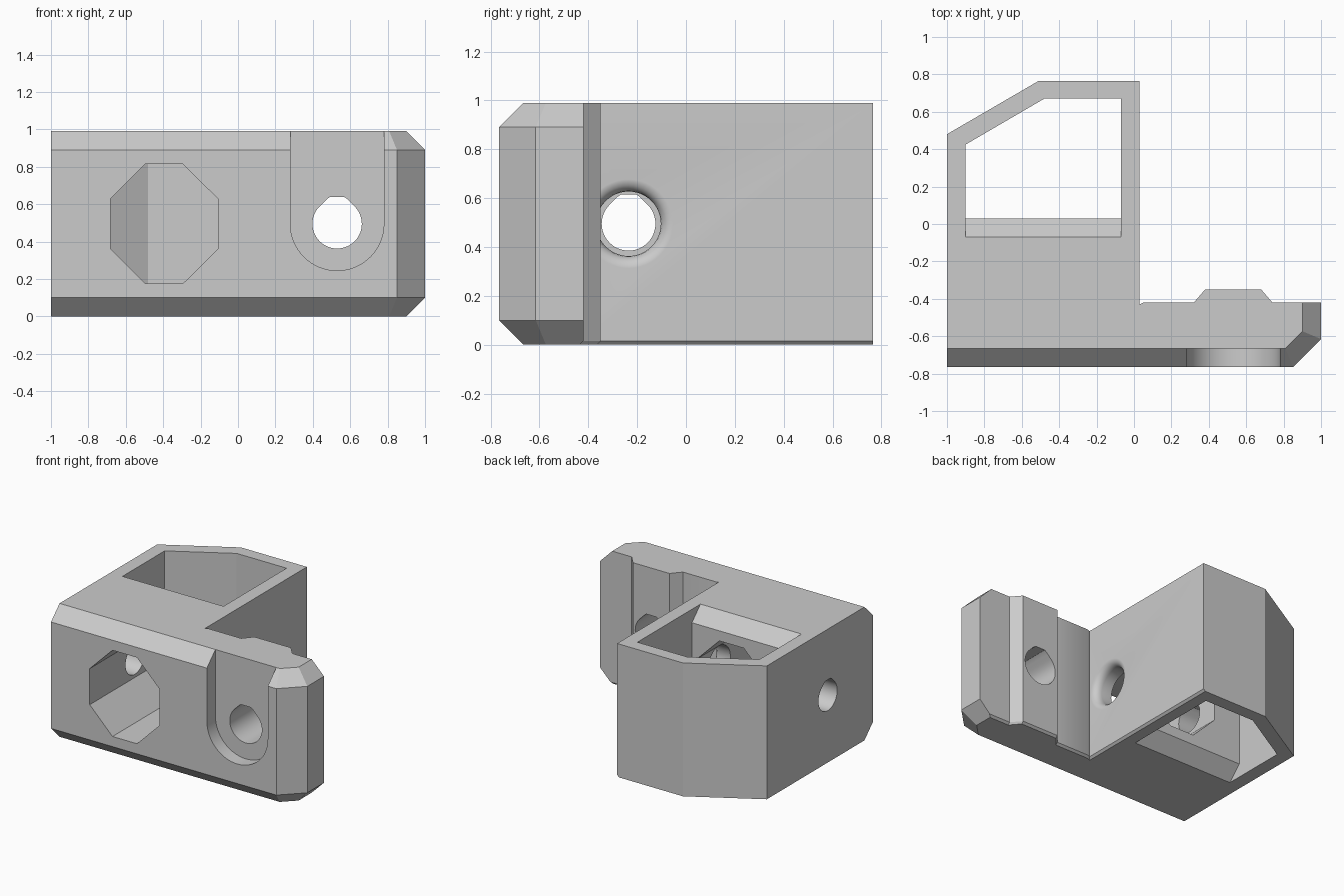
import bpy, bmesh
from math import sin, cos, pi, radians
from mathutils import Vector

cube = bpy.data.objects.get("Cube")
if cube:
    bpy.data.objects.remove(cube, do_unlink=True)

HEIGHT = 0.99
MID = HEIGHT / 2

grey = bpy.data.materials.new("light grey plastic")
grey.use_nodes = True
grey.diffuse_color = (0.6, 0.6, 0.6, 1)
grey.node_tree.nodes["Principled BSDF"].inputs["Base Color"].default_value = (0.6, 0.6, 0.6, 1)


def loft(name, rings):
    """Closed solid skinned through rings of equal point count."""
    bm = bmesh.new()
    loops = [[bm.verts.new(p) for p in ring] for ring in rings]
    for a, b in zip(loops, loops[1:]):
        for i in range(len(a)):
            j = (i + 1) % len(a)
            bm.faces.new((a[i], a[j], b[j], b[i]))
    bm.faces.new(loops[0][::-1])
    bm.faces.new(loops[-1])
    bmesh.ops.recalc_face_normals(bm, faces=bm.faces)
    mesh = bpy.data.meshes.new(name)
    bm.to_mesh(mesh)
    bm.free()
    obj = bpy.data.objects.new(name, mesh)
    mesh.materials.append(grey)
    bpy.context.collection.objects.link(obj)
    return obj


def along_y(profile, y0, y1):
    return [[(x, y, z) for x, z in profile] for y in (y0, y1)]


def teardrop(radius, n=48):
    """Circle with a short truncated peak, for a sideways hole."""
    points = []
    for i in range(n):
        a = 2 * pi * i / n
        r = radius
        if pi / 4 < a < 3 * pi / 4:
            r = radius / cos(min(a, pi - a) - pi / 4)
        points.append((r * cos(a), min(r * sin(a), radius * 1.08)))
    return points


# Main body: box section with a side plate and a raised rib on its back
outline = [(-1, -0.765), (1, -0.765), (1, -0.42), (0.74, -0.42), (0.68, -0.35),
           (0.38, -0.35), (0.32, -0.42), (0.05, -0.42), (0.03, -0.43),
           (0.03, 0.765), (-0.51, 0.765), (-1, 0.48)]
EASE = 0.015


def eased(x, y):
    if x == 0.03:
        x -= EASE
    if x > 0 and -0.5 < y < 0:
        y -= EASE
    return x, y


body = loft("bracket_body", [[(*eased(x, y), 0) for x, y in outline],
                             [(x, y, EASE) for x, y in outline],
                             [(x, y, HEIGHT) for x, y in outline]])

# Chamfers on the front and on the plate end, as trimming planes
bm = bmesh.new()
bm.from_mesh(body.data)
trims = [((0.85, -0.765, 0), (1, -1, 0))]
for z, s in ((0.1, -1), (HEIGHT - 0.1, 1)):
    trims += [((0, -0.765, z), (0, -1, s)),
              ((1, 0, z), (1, 0, s)),
              ((0.85, -0.765, z), (0.7071, -0.7071, s))]
for point, normal in trims:
    cut = bmesh.ops.bisect_plane(bm, geom=bm.verts[:] + bm.edges[:] + bm.faces[:],
                                 plane_co=point, plane_no=Vector(normal).normalized(),
                                 clear_outer=True)
    rim = [e for e in cut["geom_cut"] if isinstance(e, bmesh.types.BMEdge)]
    bmesh.ops.holes_fill(bm, edges=rim, sides=0)
bmesh.ops.recalc_face_normals(bm, faces=bm.faces)
bm.to_mesh(body.data)
bm.free()

cutters = []

# Pocket through the box, flared at the front wall
rings = []
for z, y in ((-0.1, -0.07), (0, -0.07), (0.1, 0.03),
             (HEIGHT - 0.1, 0.03), (HEIGHT, -0.07), (HEIGHT + 0.1, -0.07)):
    rings.append([(-0.9, y, z), (-0.07, y, z), (-0.07, 0.67, z),
                  (-0.48, 0.67, z), (-0.9, 0.425, z)])
cutters.append(loft("pocket_cutter", rings))

# Octagonal opening from the front into the pocket
octagon = [(-0.395 + sx * x, MID + sz * z) for sx, sz, x, z in
           ((-1, -1, 0.1, 0.32), (1, -1, 0.1, 0.32), (1, -1, 0.287, 0.134), (1, 1, 0.287, 0.134),
            (1, 1, 0.1, 0.32), (-1, 1, 0.1, 0.32), (-1, 1, 0.287, 0.134), (-1, -1, 0.287, 0.134))]
cutters.append(loft("octagon_cutter", along_y(octagon, -0.9, 0.2)))

# Open-topped round slot on the plate front
slot = [(0.53 + 0.25 * cos(pi + pi * i / 32), MID + 0.25 * sin(pi + pi * i / 32))
        for i in range(33)]
slot += [(0.78, 1.2), (0.28, 1.2)]
cutters.append(loft("slot_cutter", along_y(slot, -0.9, -0.665)))

# Screw hole through the plate
hole = [(0.53 + x, MID + z) for x, z in teardrop(0.132)]
cutters.append(loft("plate_hole_cutter", along_y(hole, -0.9, -0.2)))

# Cross hole through the box: narrow on the outside wall, rounded mouth inside
cutters.append(loft("cross_hole_cutter",
                    [[(x, -0.235 + y, MID + z) for y, z in teardrop(0.11)]
                     for x in (-1.2, -0.4)]))
mouth = [(-0.4, 0.132), (-0.025, 0.132)]
mouth += [(-0.025 + 0.055 * sin(radians(a)), 0.182 - 0.05 * cos(radians(a)))
          for a in (20, 40, 60, 80, 90)]
mouth.append((0.06, 0.182))
cutters.append(loft("mouth_cutter",
                    [[(x, -0.235 + r * cos(2 * pi * i / 48), MID + r * sin(2 * pi * i / 48))
                      for i in range(48)] for x, r in mouth]))

# Apply the cuts and remove the cutters
bpy.ops.object.select_all(action="DESELECT")
body.select_set(True)
bpy.context.view_layer.objects.active = body
for cutter in cutters:
    cutter.hide_render = True
    mod = body.modifiers.new(cutter.name, "BOOLEAN")
    mod.operation = "DIFFERENCE"
    mod.solver = "EXACT"
    mod.object = cutter
    bpy.ops.object.modifier_apply(modifier=mod.name)
    bpy.data.objects.remove(cutter, do_unlink=True)

bpy.ops.object.shade_smooth_by_angle(angle=radians(30))
